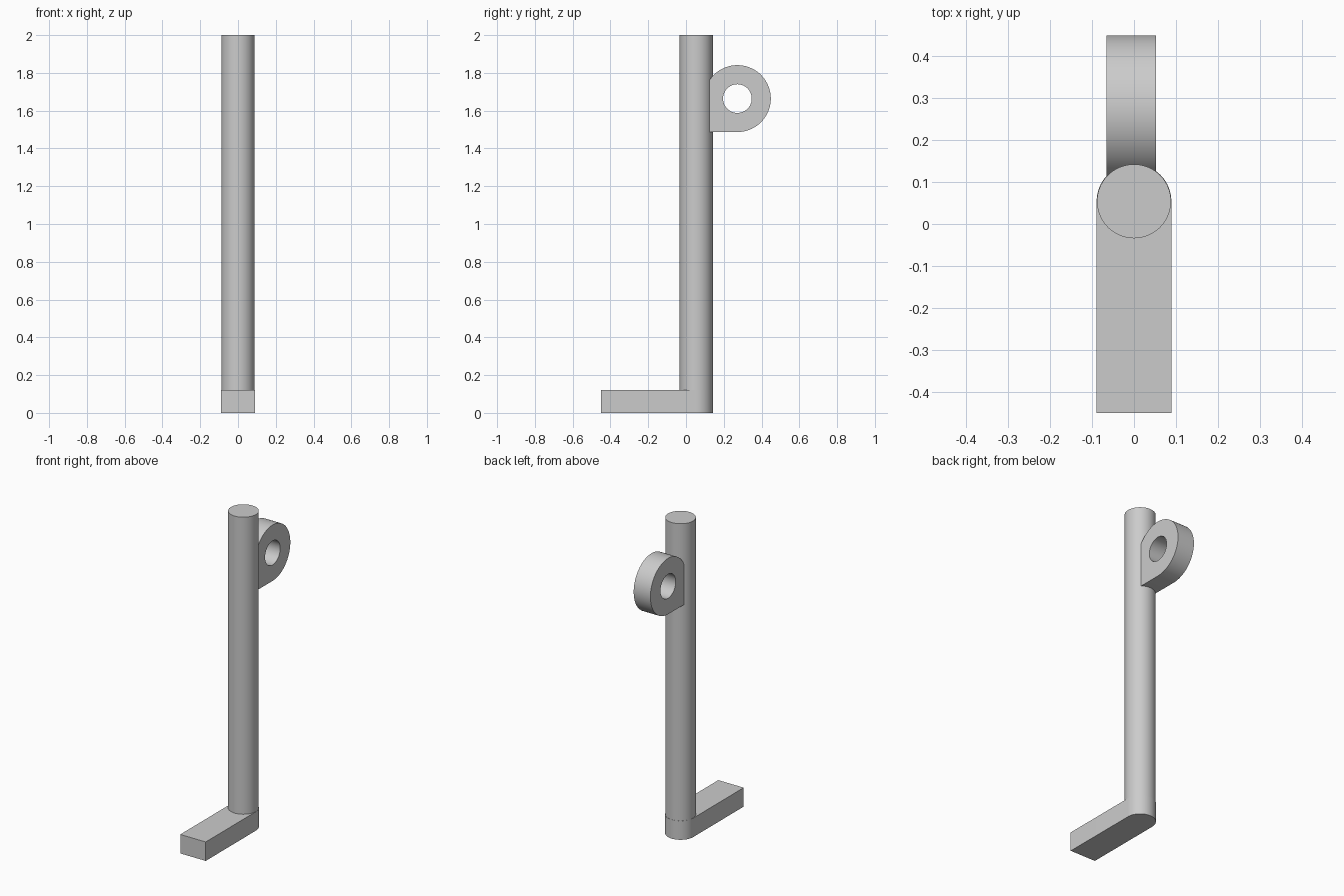
import bpy
import bmesh
from math import sin, cos, pi, acos
from mathutils import Vector

default = bpy.data.objects.get("Cube")
if default:
    bpy.data.objects.remove(default, do_unlink=True)

grey = bpy.data.materials.new("plain_grey")
grey.use_nodes = True
grey.diffuse_color = (0.6, 0.6, 0.6, 1)
grey.node_tree.nodes["Principled BSDF"].inputs["Base Color"].default_value = (0.6, 0.6, 0.6, 1)

POST_Y, POST_R = 0.054, 0.088
LUG_Y, LUG_Z, LUG_R, LUG_BACK = 0.272, 1.664, 0.177, 0.11
HOLE_R = 0.076


def arc(cx, cy, r, start, end, steps):
    """Points along an arc, both ends included."""
    angles = [start + (end - start) * i / steps for i in range(steps + 1)]
    return [(cx + r * cos(a), cy + r * sin(a)) for a in angles]


def prism(name, profile, place, low, high):
    """Extrude a 2D profile from low to high; place maps (u, v, depth) to 3D."""
    bm = bmesh.new()
    base = bm.faces.new([bm.verts.new(place(u, v, low)) for u, v in profile])
    top = bmesh.ops.extrude_face_region(bm, geom=[base], use_keep_orig=True)
    moved = [g for g in top["geom"] if isinstance(g, bmesh.types.BMVert)]
    bmesh.ops.translate(bm, verts=moved, vec=place(0, 0, high) - place(0, 0, low))
    bmesh.ops.recalc_face_normals(bm, faces=bm.faces)
    mesh = bpy.data.meshes.new(name)
    bm.to_mesh(mesh)
    bm.free()
    mesh.materials.append(grey)
    obj = bpy.data.objects.new(name, mesh)
    bpy.context.collection.objects.link(obj)
    return obj


def activate(obj):
    bpy.ops.object.select_all(action="DESELECT")
    obj.select_set(True)
    bpy.context.view_layer.objects.active = obj


def upright(u, v, d):
    return Vector((u, v, d))


def sideways(u, v, d):
    return Vector((d, u, v))


# Round post
post = prism("post", arc(0, POST_Y, POST_R, 0, 2 * pi, 64)[:-1], upright, 0.1, 2.0)

# Flat foot with a rounded heel under the post
heel_r = POST_R + 0.001
foot_outline = [(-heel_r, -0.45), (heel_r, -0.45)] + arc(0, POST_Y, heel_r, 0, pi, 32)
foot = prism("foot", foot_outline, upright, 0, 0.12)

# Lug: round eye with a square lower corner against the post
end_angle = acos((LUG_BACK - LUG_Y) / LUG_R)
lug_outline = [(LUG_BACK, LUG_Z - LUG_R)] + arc(LUG_Y, LUG_Z, LUG_R, -pi / 2, end_angle, 48)
lug = prism("lug", lug_outline, sideways, -0.065, 0.052)

# Hole through the lug
cutter = prism("hole_cutter", arc(LUG_Y, LUG_Z, HOLE_R, 0, 2 * pi, 48)[:-1], sideways, -0.2, 0.2)
cutter.hide_render = True
hole = lug.modifiers.new("hole", "BOOLEAN")
hole.operation = "DIFFERENCE"
hole.solver = "EXACT"
hole.object = cutter
activate(lug)
bpy.ops.object.modifier_apply(modifier=hole.name)
bpy.data.objects.remove(cutter, do_unlink=True)

for part in (post, foot, lug):
    activate(part)
    bpy.ops.object.shade_smooth_by_angle(angle=pi / 6)
